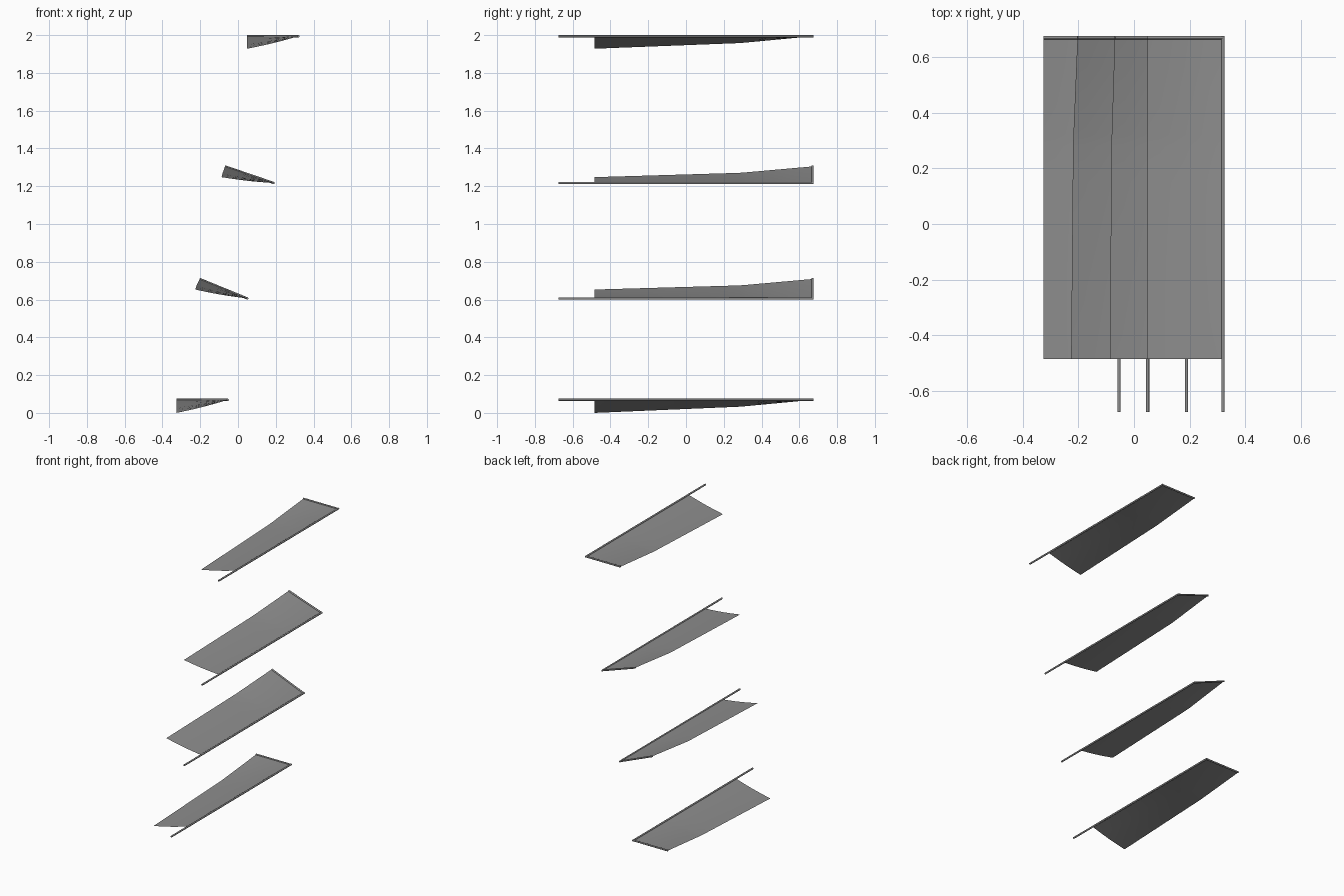
import bpy, bmesh, math
from mathutils import Vector

if "Cube" in bpy.data.objects:
    bpy.data.objects.remove(bpy.data.objects["Cube"])

R = 0.006  # pole radius

# dark grey used by all parts
grey = bpy.data.materials.new("dark_grey")
grey.diffuse_color = (0.27, 0.27, 0.27, 1)
grey.use_nodes = True
grey.node_tree.nodes["Principled BSDF"].inputs["Base Color"].default_value = grey.diffuse_color


def bar(name, a, b, r=R):
    a, b = Vector(a), Vector(b)
    bpy.ops.mesh.primitive_cylinder_add(vertices=8, radius=r, depth=(b - a).length,
                                        location=(a + b) / 2)
    o = bpy.context.object
    o.name = name
    o.rotation_euler = (b - a).to_track_quat('Z', 'Y').to_euler()
    o.data.materials.append(grey)
    bpy.ops.object.shade_smooth_by_angle(angle=math.radians(50))


def lerp_rows(rows, y):
    # free-edge offset (dx, dz) at y, between the measured rows
    for (y0, x0, z0), (y1, x1, z1) in zip(rows, rows[1:]):
        if y <= y1:
            t = (y - y0) / (y1 - y0)
            return x0 + (x1 - x0) * t, z0 + (z1 - z0) * t
    return rows[-1][1:]


def sheet(name, px, pz, rows):
    bm = bmesh.new()
    ys = [-0.485, -0.41, -0.22, -0.03, 0.15, 0.28, 0.32, 0.44, 0.56, 0.672]
    n = 6
    grid = []
    for y in ys:
        dx, dz = lerp_rows(rows, y)
        sag = 0.004 * (0.672 - y) / 1.157
        grid.append([bm.verts.new((px + dx * i / n, y,
                                   pz + dz * i / n - sag * math.sin(math.pi * i / n)))
                     for i in range(n + 1)])
    for r0, r1 in zip(grid, grid[1:]):
        for i in range(n):
            bm.faces.new((r0[i + 1], r0[i], r1[i], r1[i + 1]))
    me = bpy.data.meshes.new(name)
    bm.to_mesh(me)
    bm.free()
    me.materials.append(grey)
    me.shade_smooth()
    o = bpy.data.objects.new(name, me)
    bpy.context.collection.objects.link(o)


# pole x, pole z, free-edge offsets at front, fold and back
panels = [
    (-0.054, 0.069, (-0.272, -0.069), (-0.272, -0.036), (-0.272, 0.0)),
    (0.049, 0.606, (-0.275, 0.047), (-0.268, 0.069), (-0.252, 0.103)),
    (0.189, 1.217, (-0.276, 0.031), (-0.270, 0.054), (-0.258, 0.088)),
    (0.320, 1.994, (-0.272, -0.066), (-0.272, -0.036), (-0.272, 0.0)),
]
for k, (px, pz, front, fold, back) in enumerate(panels, 1):
    bar(f"long_pole_{k}", (px, -0.676, pz), (px, 0.676, pz))
    bar(f"cross_bar_{k}", (px, 0.67, pz), (px + back[0], 0.67, pz + back[1]))
    sheet(f"cloth_sheet_{k}", px, pz,
          [(-0.485, *front), (0.29, *fold), (0.672, *back)])
